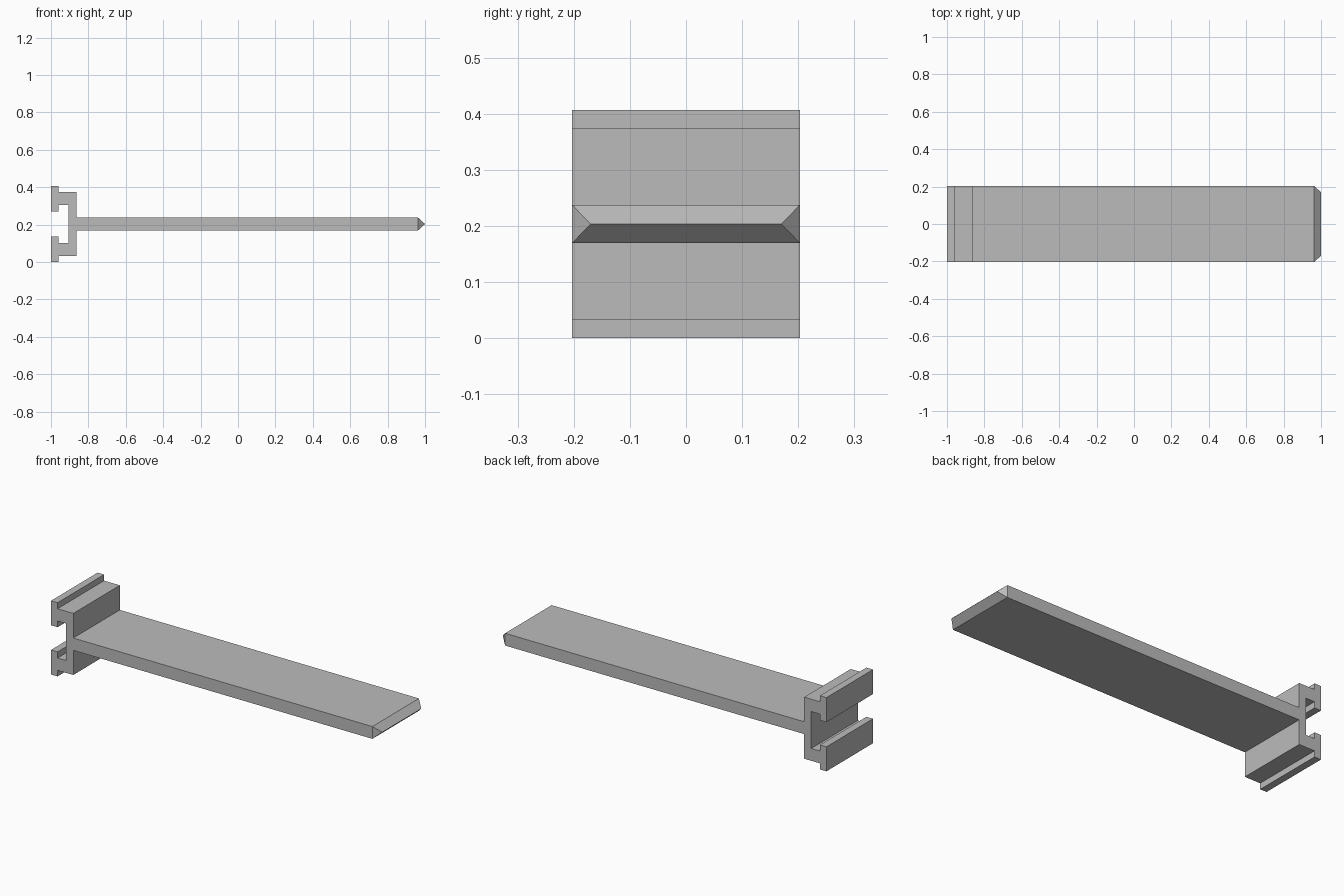
import bpy
import bmesh
from mathutils import Vector

cube = bpy.data.objects.get("Cube")
if cube:
    bpy.data.objects.remove(cube, do_unlink=True)

# Material
grey = bpy.data.materials.new("plain grey")
grey.use_nodes = True
colour = (0.5, 0.5, 0.5, 1)
grey.diffuse_color = colour
grey.node_tree.nodes["Principled BSDF"].inputs["Base Color"].default_value = colour

HALF_DEPTH = 0.203
MID_Z = 0.2035
BLADE_END = 0.963
RIDGE_HALF = 0.17

# Upper half of the section, from the blade end round to the channel's back wall
upper = [
    (BLADE_END, 0.034), (-0.864, 0.034), (-0.864, 0.17), (-0.96, 0.17),
    (-0.96, 0.2035), (-1, 0.2035), (-1, 0.068), (-0.96, 0.068),
    (-0.96, 0.102), (-0.907, 0.102),
]
section = upper + [(x, -h) for x, h in reversed(upper)]

# Clip channel and flat blade, extruded through the depth
bm = bmesh.new()
face = bm.faces.new([bm.verts.new((x, -HALF_DEPTH, MID_Z + h)) for x, h in section])
result = bmesh.ops.extrude_face_region(bm, geom=[face])
moved = [v for v in result["geom"] if isinstance(v, bmesh.types.BMVert)]
bmesh.ops.translate(bm, verts=moved, vec=Vector((0, 2 * HALF_DEPTH, 0)))

# Hipped tip: pull the end face out and pinch it to a ridge
end = next(f for f in bm.faces if all(v.co.x > BLADE_END - 0.01 for v in f.verts))
result = bmesh.ops.extrude_face_region(bm, geom=[end])
tip = [v for v in result["geom"] if isinstance(v, bmesh.types.BMVert)]
if end.is_valid:
    bmesh.ops.delete(bm, geom=[end], context="FACES_ONLY")
for v in tip:
    v.co = (1, RIDGE_HALF if v.co.y > 0 else -RIDGE_HALF, MID_Z)
bmesh.ops.remove_doubles(bm, verts=tip, dist=0.001)
bmesh.ops.recalc_face_normals(bm, faces=bm.faces)

mesh = bpy.data.meshes.new("clip_blade")
bm.to_mesh(mesh)
bm.free()
mesh.materials.append(grey)
blade = bpy.data.objects.new("clip_blade", mesh)
bpy.context.collection.objects.link(blade)
